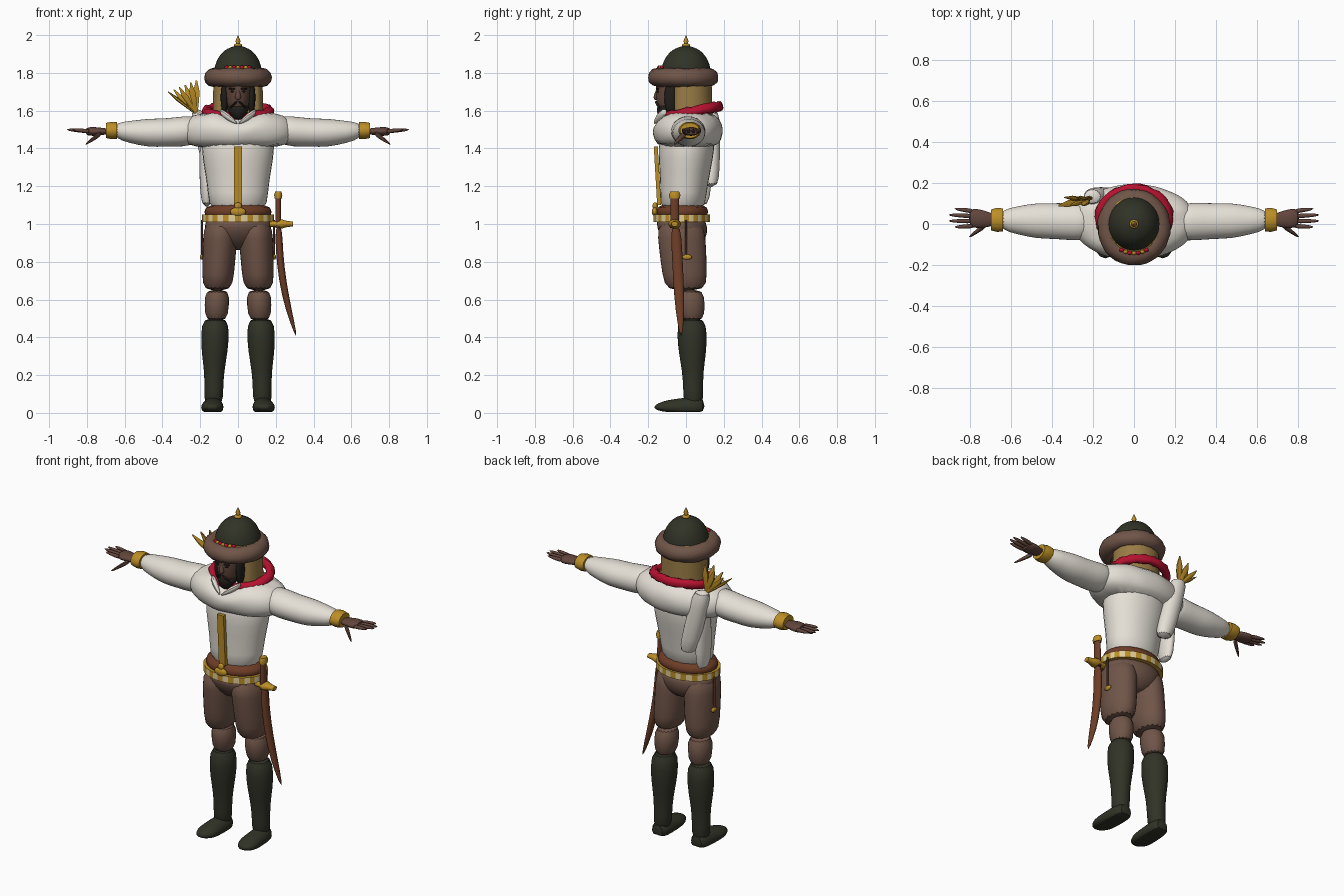
import bpy, bmesh, math, random
from mathutils import Vector

random.seed(4)
if "Cube" in bpy.data.objects:
    bpy.data.objects.remove(bpy.data.objects["Cube"])


def material(name, red_part, green_part, blue_part):
    colour = (red_part, green_part, blue_part, 1)
    m = bpy.data.materials.new(name)
    m.use_nodes = True
    m.diffuse_color = colour
    node = m.node_tree.nodes["Principled BSDF"]
    node.inputs["Base Color"].default_value = colour
    node.inputs["Roughness"].default_value = .8
    return m


white = material("off white cloth", .78, .74, .67)
skin = material("dark skin", .12, .06, .045)
brown = material("brown wool", .16, .09, .065)
dark = material("dark green leather", .03, .033, .02)
gold = material("gold", .5, .27, .02)
tan = material("tan drape", .32, .2, .06)
red = material("red cloth", .48, .006, .03)
leather = material("red brown leather", .155, .047, .02)
cream = material("cream", .75, .62, .32)
black = material("black hair", .015, .013, .01)


def finish(obj, name, mats, smooth=0, angle=50):
    obj.name = name
    for m in mats:
        obj.data.materials.append(m)
    bpy.ops.object.select_all(action='DESELECT')
    obj.select_set(True)
    bpy.context.view_layer.objects.active = obj
    bpy.ops.object.shade_smooth_by_angle(angle=math.radians(angle))
    if smooth:
        modifier = obj.modifiers.new("soften", 'SUBSURF')
        modifier.levels = modifier.render_levels = smooth


def loft(name, mat, start, end, radii, flat=1, bend=(0, 0, 0), side=1,
         segs=16, smooth=1, shape=None, second=None):
    """Skin evenly spaced elliptic rings from start to end, across the longer axis."""
    start, end, bend = Vector(start), Vector(end), Vector(bend)
    length = [abs(d) for d in end - start]
    u, v = [axis for axis in range(3) if axis != length.index(max(length))]
    bm = bmesh.new()
    loops = []
    for k, radius in enumerate(radii):
        t = k / (len(radii) - 1)
        centre = start.lerp(end, t) + bend * 4 * t * (1 - t)
        loop = []
        for i in range(segs):
            turn = math.tau * (i + .5) / segs
            p = centre.copy()
            p[u] += radius * math.cos(turn)
            p[v] += radius * flat * math.sin(turn)
            if shape:
                shape(p)
            p.x *= side
            loop.append(bm.verts.new(p))
        loops.append(loop)
    for low, high in zip(loops, loops[1:]):
        for i in range(segs):
            j = (i + 1) % segs
            face = bm.faces.new((low[i], low[j], high[j], high[i]))
            face.material_index = i % 2 if second else 0
    bm.faces.new(loops[0])
    bm.faces.new(loops[-1])
    bmesh.ops.recalc_face_normals(bm, faces=bm.faces)
    mesh = bpy.data.meshes.new(name)
    bm.to_mesh(mesh)
    bm.free()
    obj = bpy.data.objects.new(name, mesh)
    bpy.context.collection.objects.link(obj)
    finish(obj, name, [mat, second] if second else [mat], smooth)


def ball(name, mat, location, size):
    bpy.ops.mesh.primitive_uv_sphere_add(segments=16, ring_count=10, location=location)
    bpy.context.object.scale = size
    finish(bpy.context.object, name, [mat])


def ring(name, mat, location, major, minor, stretch=1, tilt=0, rough=0):
    bpy.ops.mesh.primitive_torus_add(location=location, major_radius=major, minor_radius=minor,
                                     major_segments=36, rotation=(tilt, 0, 0))
    obj = bpy.context.object
    obj.scale.y = stretch
    for vert in obj.data.vertices:
        vert.co += vert.normal * random.uniform(-rough, rough)
    finish(obj, name, [mat], angle=80)


def ruffle(p):
    p += Vector([random.uniform(-.006, .006) for axis in range(3)])
    if p.y < -.05 and abs(p.x) < .09 and p.z > 1.52:
        p.z -= .03


def foot_shape(p):
    # Low at the toes, high at the ankle, flat on the ground
    p.z = max(.03 + (p.z - .03) * (1 + 3 * p.y), .004)


def behind_face(p):
    p.y = max(p.y, -.06)


# Shirt, shoulder cape and chest stripe
loft("shirt", white, (0, -.02, 1.05), (0, .01, 1.52), (.16, .16, .18, .2, .19), flat=.77)
loft("shoulder_cape", white, (0, .01, 1.4), (0, .01, 1.6), (.25, .3, .31, .29, .2),
     flat=.61, segs=28, shape=ruffle)
loft("chest_stripe", gold, (0, -.142, 1.1), (0, -.16, 1.41), (.03, .03), flat=.5, segs=4, smooth=0)

# Waist
loft("sash", leather, (0, -.02, 1.02), (0, -.02, 1.11), (.18, .185, .175), flat=.77)
loft("studded_belt", gold, (0, -.023, 1.01), (0, -.023, 1.05), (.19, .19), flat=.79,
     segs=36, smooth=0, second=cream)
ball("buckle", gold, (0, -.165, 1.065), (.042, .016, .024))
ball("buckle_knot", gold, (0, -.163, 1.095), (.02, .014, .02))
loft("hips", brown, (0, -.03, 1.04), (0, 0, .86), (.18, .185, .16, .08), flat=.75)

# Parts built once for each side
for word, s in (("left", 1), ("right", -1)):
    loft(word + "_trouser_leg", brown, (.09, -.03, 1.02), (.11, 0, .64),
         (.09, .092, .09, .086, .078), flat=1.4, side=s)
    loft(word + "_trouser_knee", brown, (.11, .02, .66), (.115, .03, .48),
         (.068, .066, .06), flat=1.15, side=s)
    loft(word + "_boot", dark, (.12, .03, .51), (.13, .04, .03),
         (.068, .077, .07, .054, .05, .052), flat=1.06, side=s)
    loft(word + "_foot", dark, (.13, .1, .03), (.14, -.17, .03),
         (.04, .056, .058, .06, .06, .025), flat=.9, side=s, shape=foot_shape)
    loft(word + "_sleeve", white, (.2, .01, 1.5), (.66, .02, 1.495),
         (.09, .096, .088, .09, .07, .05), flat=.86, bend=(0, 0, -.015), side=s)
    loft(word + "_cuff", gold, (.64, .02, 1.495), (.7, .02, 1.495),
         (.057, .06, .052), flat=.78, side=s, smooth=0)
    loft(word + "_palm", skin, (.68, .02, 1.49), (.81, .03, 1.49),
         (.03, .04, .05, .044), flat=.5, side=s)
    for n in range(4):
        reach = .91 if n in (1, 2) else .88
        loft(f"{word}_finger_{n}", skin, (.78, .024 * n - .01, 1.49), (reach, .03 * n - .015, 1.5),
             (.013, .012, .006), side=s, segs=8)
    loft(word + "_thumb", skin, (.72, 0, 1.485), (.81, -.066, 1.42), (.02, .014, .006), side=s, segs=8)
    loft(word + "_collar", white, (.1, -.11, 1.6), (0, -.17, 1.53), (.02, .025, .005), side=s, segs=8)
    # Hair and face
    ball(word + "_hair_lock", black, (s * .072, -.08, 1.67), (.02, .035, .09))
    loft(word + "_moustache", black, (.005, -.16, 1.652), (.043, -.14, 1.61),
         (.008, .012, .002), side=s, segs=8)
    ball(word + "_eye", black, (s * .027, -.148, 1.702), (.012, .008, .006))
    ball(word + "_brow", black, (s * .028, -.15, 1.716), (.022, .01, .005))
    # Small ornament hanging at the hip
    loft(word + "_hip_cord", leather, (.19, 0, .82), (.19, 0, 1.02), (.006, .006), side=s, segs=6, smooth=0)
    ball(word + "_hip_charm", gold, (s * .192, .006, .825), (.01, .025, .014))

# Head, beard and the cloth hanging from the hat
loft("neck", skin, (0, 0, 1.5), (0, -.01, 1.66), (.065, .06))
loft("head", skin, (0, -.08, 1.57), (0, -.05, 1.78), (.03, .06, .07, .075, .075), flat=1.4)
loft("nose", skin, (0, -.158, 1.655), (0, -.15, 1.715), (.012, .018, .012, .008))
loft("beard", black, (0, -.115, 1.55), (0, -.09, 1.635), (.02, .045, .06, .062))
loft("neck_drape", tan, (0, .015, 1.58), (0, .015, 1.77), (.135, .13), flat=.93,
     segs=32, smooth=0, shape=behind_face)
ring("scarf", red, (0, .035, 1.595), .165, .026, stretch=.86, tilt=.2, rough=.005)

# Domed hat with a rolled brim, jewelled band and finial
loft("hat_dome", dark, (0, 0, 1.79), (0, 0, 1.945),
     [.128 * math.sqrt(1.01 - (k / 9) ** 2) for k in range(10)], flat=1.04, segs=24)
ring("hat_brim", brown, (0, -.015, 1.776), .131, .049, stretch=1.04, rough=.003)
ring("hat_band", gold, (0, 0, 1.815), .124, .008, stretch=1.04)
for k in range(-3, 4):
    turn = k * .16
    ball(f"band_jewel_{k + 3}", red if k % 2 else gold,
         (.13 * math.sin(turn), -.008 - .135 * math.cos(turn), 1.826), (.012, .01, .013))
ball("finial_base", gold, (0, 0, 1.945), (.022, .022, .012))
loft("finial", gold, (0, 0, 1.94), (0, 0, 2), (.008, .014, .001), segs=8, smooth=0)

# Sword in its curved scabbard
loft("scabbard", leather, (.215, -.055, 1), (.31, -.025, .4), (.02, .02, .02, .018, .005),
     flat=1.45, bend=(-.027, 0, 0), segs=12)
loft("sword_grip", leather, (.213, -.06, .98), (.213, -.06, 1.15), (.016, .015), flat=1.5, smooth=0)
loft("sword_guard", gold, (.168, -.06, 1), (.29, -.06, 1), (.02, .022, .034, .022, .018), flat=.75, smooth=0)
loft("sword_pommel", gold, (.213, -.06, 1.135), (.213, -.06, 1.172), (.02, .022, .017), flat=1.4, smooth=0)

# Quiver, hanging cloth and arrows
loft("quiver", white, (-.1, .13, 1.19), (-.21, .135, 1.61), (.05, .056, .058, .055, .05), flat=.85)
loft("hanging_cloth", white, (-.165, .07, 1.085), (-.175, .08, 1.44), (.028, .035, .034, .03), flat=1.8)
for k in range(6):
    loft(f"arrow_fletching_{k}", gold, (-.22, .12, 1.58),
         (.03 * k - .37, .09 + .04 * (k % 2), 1.7 + .012 * k),
         (.006, .014, .02, .004), flat=.6, segs=6, smooth=0)
